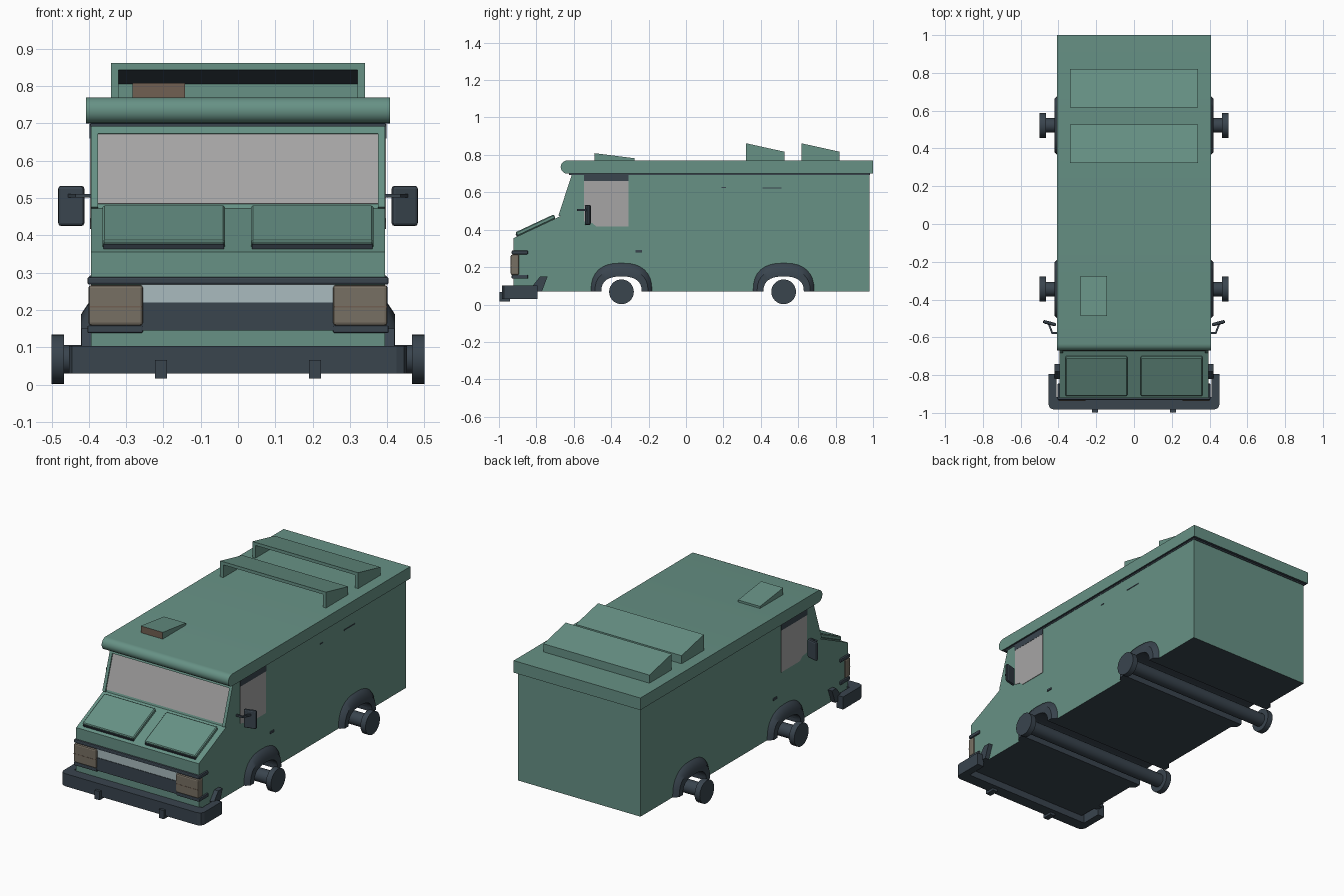
import bpy, bmesh, math

if "Cube" in bpy.data.objects:
    bpy.data.objects.remove(bpy.data.objects["Cube"])


def material(name, rgb):
    m = bpy.data.materials.new(name)
    m.diffuse_color = (*rgb, 1)
    m.use_nodes = True
    m.node_tree.nodes["Principled BSDF"].inputs["Base Color"].default_value = m.diffuse_color
    return m


GREEN = material("sage green", (0.135, 0.285, 0.235))
SLATE = material("dark slate", (0.041, 0.058, 0.076))
GLASS = material("window grey", (0.38, 0.375, 0.375))
PALE = material("pale grille", (0.40, 0.50, 0.52))
TAUPE = material("taupe lamp", (0.185, 0.160, 0.125))
RUST = material("brown vent", (0.165, 0.115, 0.085))


def finish(name, bm, mats, rule=None, bevel=0, segs=2, smooth=False):
    """Turn a bmesh into an object; rule(face) picks the material slot."""
    bmesh.ops.recalc_face_normals(bm, faces=bm.faces)
    bm.normal_update()
    if rule:
        for f in bm.faces:
            f.material_index = rule(f)
    me = bpy.data.meshes.new(name)
    bm.to_mesh(me)
    bm.free()
    ob = bpy.data.objects.new(name, me)
    bpy.context.collection.objects.link(ob)
    for m in mats:
        me.materials.append(m)
    if bevel:
        b = ob.modifiers.new("bevel", 'BEVEL')
        b.width, b.segments, b.limit_method = bevel, segs, 'ANGLE'
    if smooth:
        bpy.ops.object.select_all(action='DESELECT')
        ob.select_set(True)
        bpy.context.view_layer.objects.active = ob
        bpy.ops.object.shade_smooth_by_angle(angle=math.radians(35))
    return ob


def prism(name, pts, a, b, mats, axis='x', **kw):
    """Extrude a 2D profile: (y,z) along x, or (x,y) along z."""
    bm = bmesh.new()
    place = (lambda p, t: (t, *p)) if axis == 'x' else (lambda p, t: (*p, t))
    lo = [bm.verts.new(place(p, a)) for p in pts]
    hi = [bm.verts.new(place(p, b)) for p in pts]
    bm.faces.new(lo)
    bm.faces.new(hi)
    n = len(pts)
    for i in range(n):
        bm.faces.new((lo[i], lo[(i + 1) % n], hi[(i + 1) % n], hi[i]))
    return finish(name, bm, mats, **kw)


def box(name, x, y, z, mat, **kw):
    pts = [(y[0], z[0]), (y[1], z[0]), (y[1], z[1]), (y[0], z[1])]
    return prism(name, pts, x[0], x[1], [mat], **kw)


def span(s, a, b):
    return tuple(sorted((s * a, s * b)))


def arch(cy, w, h, n=16):
    """Squarish arch curve from rear to front above z 0.07."""
    out = []
    for i in range(n + 1):
        t = math.pi * i / n
        c, s = math.cos(t), max(0, math.sin(t))
        out.append((cy + math.copysign(abs(c) ** 0.8, c) * w, 0.07 + s ** 0.8 * h))
    return out


def down(f):
    return 1 if f.normal.z < -0.5 else 0


AXLES = (-0.345, 0.522)
HW = 0.394
HOOD = ((-0.922, 0.355), (-0.672, 0.472))
SCREEN = ((-0.672, 0.472), (-0.595, 0.705))

# Body: side profile with both wheel wells cut right through
profile = [(0.98, 0.705), (0.98, 0.07)]
profile += arch(AXLES[1], 0.108, 0.08) + arch(AXLES[0], 0.108, 0.08)
profile += [(-0.922, 0.07), HOOD[0], HOOD[1], SCREEN[1]]


def body_rule(f):
    c = f.calc_center_median()
    return 1 if abs(f.normal.x) < 0.5 and c.z < 0.16 and c.y > -0.9 else 0


prism("van_body", profile, -HW, HW, [GREEN, SLATE], rule=body_rule)

# Roof with rounded front lip
roof = [(1.0, 0.70), (1.0, 0.77)]
roof += [(-0.635 - 0.035 * math.sin(math.pi * i / 10), 0.735 + 0.035 * math.cos(math.pi * i / 10))
         for i in range(11)]
prism("roof", roof, -0.407, 0.407, [GREEN, SLATE], rule=lambda f: 1 if f.normal.z < -0.97 else 0,
      smooth=True)
box("roof_seal", (-0.396, 0.396), (-0.625, 0.984), (0.692, 0.701), SLATE)


def slope_panel(name, line, t0, t1, x, thick, mat, **kw):
    """Slab lying on a sloped line between fractions t0 and t1."""
    (y0, z0), (y1, z1) = line
    dy, dz = y1 - y0, z1 - z0
    ln = math.hypot(dy, dz)
    ny, nz = -dz / ln * thick, dy / ln * thick
    a = (y0 + dy * t0, z0 + dz * t0)
    b = (y0 + dy * t1, z0 + dz * t1)
    return prism(name, [a, b, (b[0] + ny, b[1] + nz), (a[0] + ny, a[1] + nz)], x[0], x[1], [mat], **kw)


# Windscreen and its frame
slope_panel("windscreen", SCREEN, 0.05, 0.85, (-0.376, 0.376), 0.004, GLASS)
for s in (-1, 1):
    slope_panel("windscreen_post", SCREEN, 0.0, 0.97, span(s, 0.376, HW), 0.011, GREEN)
slope_panel("windscreen_header", SCREEN, 0.85, 0.97, (-0.376, 0.376), 0.011, GREEN)

# Raised bonnet panels with dark intake strips
for s in (-1, 1):
    slope_panel("bonnet_panel", HOOD, 0.08, 0.90, span(s, 0.035, 0.363), 0.024, GREEN, bevel=0.005, segs=1)
    slope_panel("bonnet_intake", HOOD, 0.07, 0.12, span(s, 0.038, 0.360), 0.014, SLATE)

# Front grille, trims and lamps
box("grille_pale_panel", (-0.26, 0.26), (-0.926, -0.915), (0.218, 0.272), PALE)
box("grille_dark_panel", (-0.26, 0.26), (-0.929, -0.915), (0.145, 0.220), SLATE)
box("upper_trim", (-0.404, 0.404), (-0.932, -0.845), (0.268, 0.289), SLATE, bevel=0.006)
for s in (-1, 1):
    box("lower_trim", span(s, 0.255, 0.404), (-0.932, -0.845), (0.138, 0.158), SLATE, bevel=0.004)
    box("headlamp", span(s, 0.255, 0.401), (-0.937, -0.892), (0.158, 0.267), TAUPE, bevel=0.008)
    box("headlamp_divider", span(s, 0.258, 0.399), (-0.938, -0.90), (0.207, 0.210), RUST)

# Wrap-around bumper with riders and brackets
outer = [(0.453, -0.795), (0.453, -0.955), (0.445, -0.974), (0.425, -0.983)]
inner = [(0.410, -0.795), (0.410, -0.915)]
loop = outer + [(-x, y) for x, y in reversed(outer)] + [(-x, y) for x, y in inner] + list(reversed(inner))
prism("bumper", loop, 0.03, 0.103, [SLATE], axis='z')
for s in (-1, 1):
    box("bumper_rider", span(s, 0.190, 0.222), (-0.998, -0.94), (0.016, 0.066), SLATE)
    prism("bumper_bracket", [(-0.81, 0.07), (-0.77, 0.07), (-0.74, 0.15), (-0.78, 0.15), (-0.82, 0.10)],
          *span(s, 0.38, 0.42), [SLATE])

# Wheel arch flares, axles and hubs
for cy in AXLES:
    for s in (-1, 1):
        bm = bmesh.new()
        rings = [(0.166, 0.155, 0.388), (0.160, 0.147, 0.402), (0.142, 0.118, 0.421),
                 (0.108, 0.080, 0.421), (0.108, 0.080, 0.388)]
        rows = [[bm.verts.new((s * x, y, z)) for y, z in arch(cy, w, h)] for w, h, x in rings]
        for r0, r1 in zip(rows, rows[1:] + rows[:1]):
            for i in range(len(r0) - 1):
                bm.faces.new((r0[i], r0[i + 1], r1[i + 1], r1[i]))
        for k in (0, -1):
            bm.faces.new([r[k] for r in rows])
        finish("wheel_arch", bm, [SLATE], smooth=True)

    def disc(name, r, x0, x1):
        pts = [(cy + r * math.cos(math.tau * i / 32), 0.068 + r * math.sin(math.tau * i / 32))
               for i in range(32)]
        prism(name, pts, x0, x1, [SLATE], smooth=True)

    disc("axle", 0.038, -0.47, 0.47)
    for s in (-1, 1):
        disc("wheel_hub", 0.066, *span(s, 0.467, 0.50))

# Cab side windows, door handles, wing mirrors
for s in (-1, 1):
    glass = [(-0.545, 0.66), (-0.545, 0.445), (-0.50, 0.435), (-0.48, 0.417), (-0.308, 0.417), (-0.308, 0.66)]
    prism("side_window", glass, *span(s, 0.390, 0.397), [GLASS])
    box("window_top_strip", span(s, 0.390, 0.398), (-0.545, -0.308), (0.66, 0.698), SLATE)
    box("door_handle", span(s, 0.390, 0.399), (-0.27, -0.235), (0.278, 0.292), SLATE, bevel=0.003)
    plate = box("mirror", (-0.036, 0.036), (-0.009, 0.009), (-0.054, 0.054), SLATE, bevel=0.008)
    plate.location = (s * 0.447, -0.525, 0.479)
    plate.rotation_euler = (0, 0, s * math.radians(15))
    arm = [(0.385, -0.572), (0.385, -0.582), (0.436, -0.582), (0.458, -0.525), (0.448, -0.522), (0.430, -0.572)]
    prism("mirror_arm", [(s * x, y) for x, y in arm], 0.501, 0.511, [SLATE], axis='z')

# Thin dark trims on the right flank
for y0, y1, z in ((0.19, 0.215, 0.625), (0.41, 0.51, 0.622)):
    box("flank_trim", (0.390, 0.396), (y0, y1), (z - 0.003, z + 0.003), SLATE)

# Rear roof scoops, open toward the front
for y in (0.322, 0.617):
    e = y + 0.204
    for s in (-1, 1):
        prism("scoop_side", [(y, 0.765), (e, 0.765), (e, 0.817), (y, 0.862)], *span(s, 0.32, 0.34), [GREEN])
    prism("scoop_top", [(y, 0.844), (e, 0.803), (e, 0.817), (y, 0.862)], -0.32, 0.32,
          [GREEN, SLATE], rule=down)
    box("scoop_back", (-0.32, 0.32), (e - 0.012, e), (0.765, 0.808), GREEN)

# Small front roof vent with a brown mouth
prism("roof_vent", [(-0.488, 0.765), (-0.275, 0.765), (-0.275, 0.782), (-0.488, 0.809)],
      -0.283, -0.142, [GREEN, RUST], rule=lambda f: 1 if f.normal.y < -0.5 else 0)
